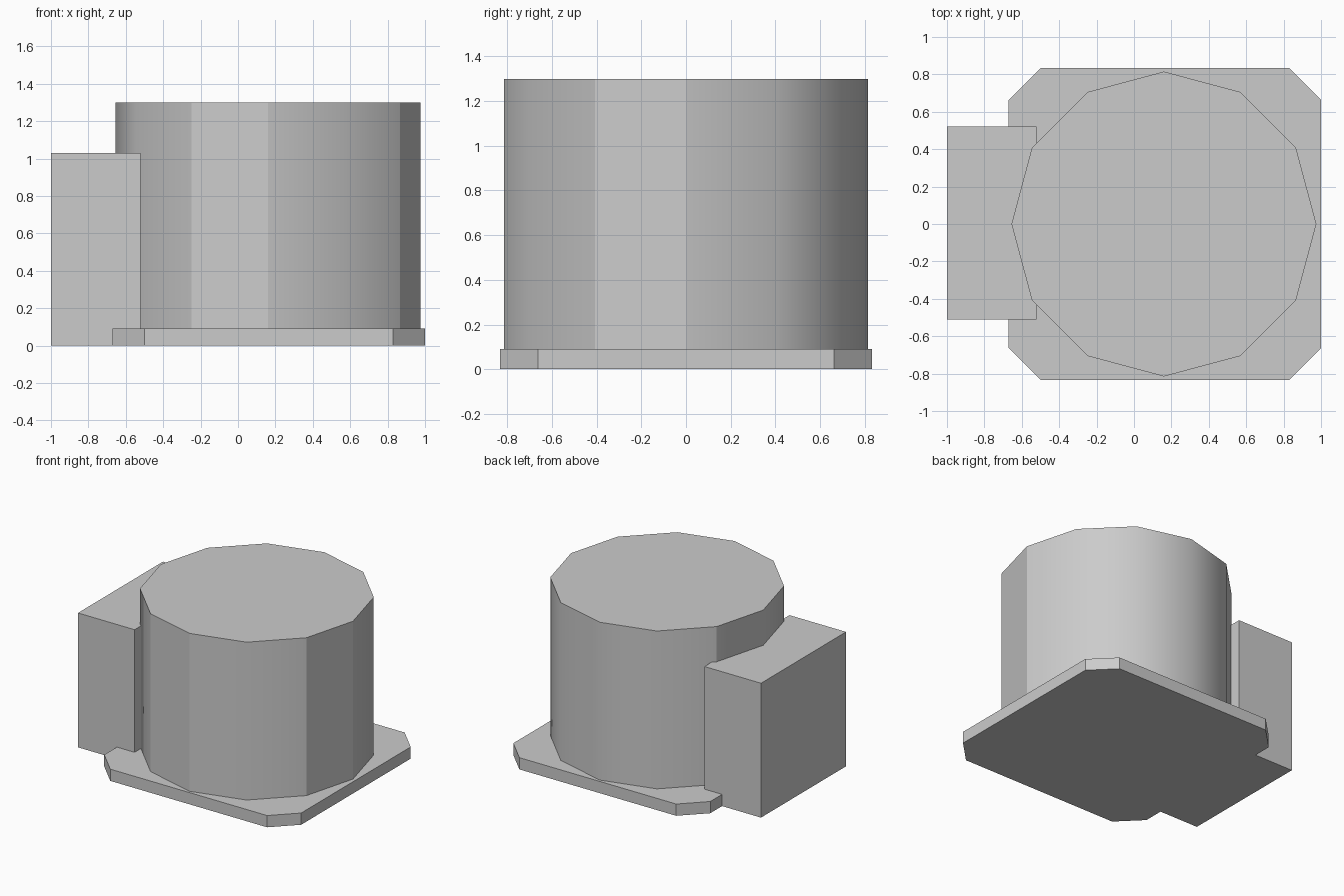
import bpy, bmesh, math

cube = bpy.data.objects.get("Cube")
if cube:
    bpy.data.objects.remove(cube, do_unlink=True)

grey = bpy.data.materials.new("light grey")
grey.use_nodes = True
COLOR = (0.6, 0.6, 0.6, 1)
grey.diffuse_color = COLOR
grey.node_tree.nodes["Principled BSDF"].inputs["Base Color"].default_value = COLOR


def prism(name, outline, height):
    """Extrude a floor outline straight up from the ground."""
    bm = bmesh.new()
    face = bm.faces.new([bm.verts.new((x, y, 0)) for x, y in outline])
    top = bmesh.ops.extrude_face_region(bm, geom=[face])["geom"]
    bmesh.ops.translate(bm, vec=(0, 0, height),
                        verts=[v for v in top if isinstance(v, bmesh.types.BMVert)])
    bmesh.ops.recalc_face_normals(bm, faces=bm.faces)
    mesh = bpy.data.meshes.new(name)
    bm.to_mesh(mesh)
    bm.free()
    mesh.materials.append(grey)
    obj = bpy.data.objects.new(name, mesh)
    bpy.context.collection.objects.link(obj)
    return obj


# Base plate with clipped corners
x0, x1, y1, clip = -0.67, 1.0, 0.833, 0.17
prism("base_plate", [(x0 + clip, -y1), (x1 - clip, -y1), (x1, -y1 + clip), (x1, y1 - clip),
                     (x1 - clip, y1), (x0 + clip, y1), (x0, y1 - clip), (x0, -y1 + clip)], 0.09)

# Side box
prism("side_box", [(-1, -0.51), (-0.52, -0.51), (-0.52, 0.52), (-1, 0.52)], 1.03)

# Twelve-sided drum, softly shaded except at a few hard vertical edges
CX, R = 0.16, 0.815
angles = range(0, 360, 30)
drum = prism("drum", [(CX + R * math.cos(math.radians(a)), R * math.sin(math.radians(a)))
                      for a in angles], 1.3)
hard = {0, 150, 240, 270, 330}
mesh = drum.data
for poly in mesh.polygons:
    poly.use_smooth = True
for edge in mesh.edges:
    a, b = (mesh.vertices[i].co for i in edge.vertices)
    angle = round(math.degrees(math.atan2(a.y, a.x - CX))) % 360
    edge.use_edge_sharp = abs(a.z - b.z) < 0.01 or angle in hard
